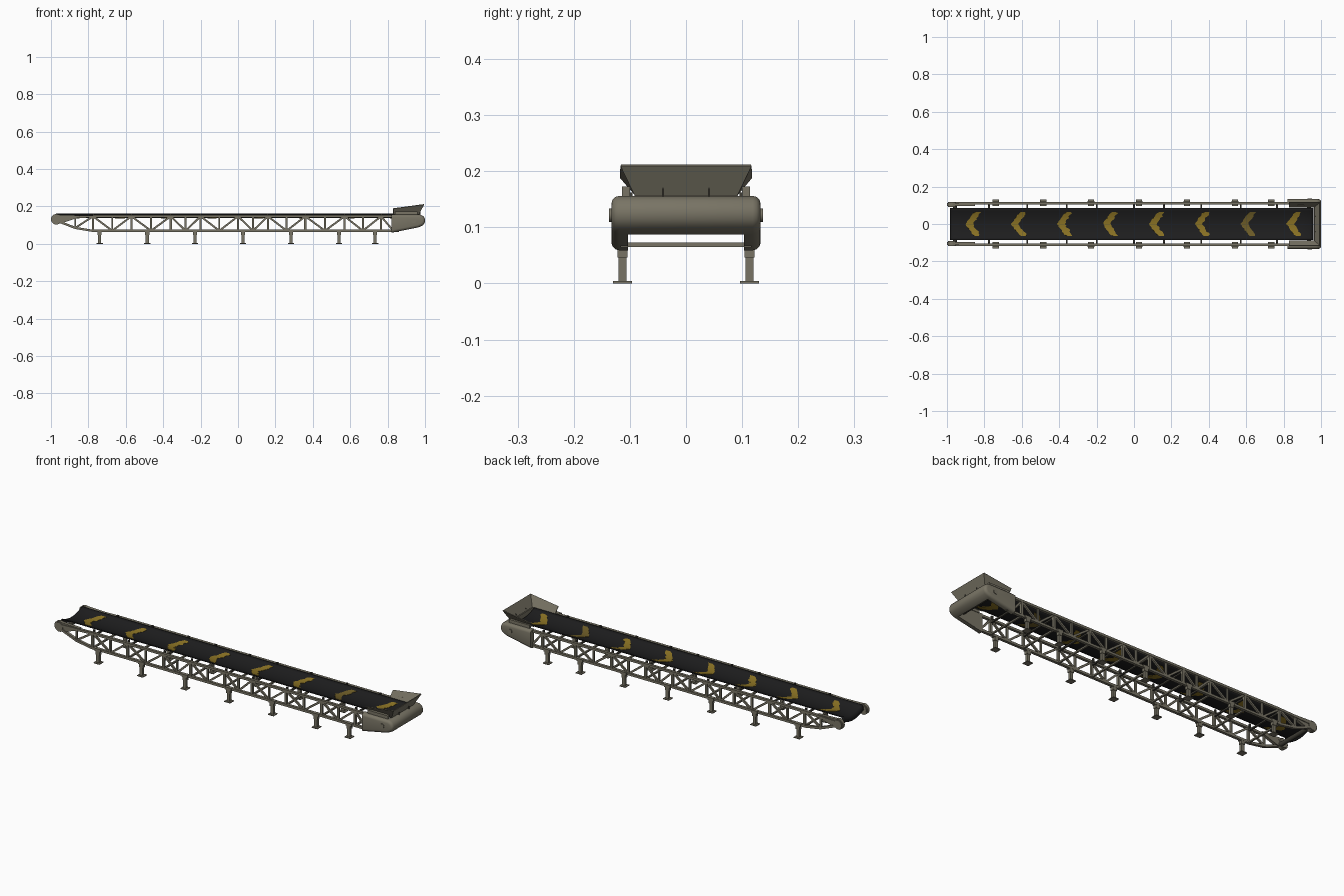
import bpy, bmesh, math, random
from mathutils import Vector, Matrix

random.seed(4)
if "Cube" in bpy.data.objects:
    bpy.data.objects.remove(bpy.data.objects["Cube"])


def material(name, rgb):
    m = bpy.data.materials.new(name)
    m.use_nodes = True
    m.diffuse_color = (*rgb, 1)
    bsdf = m.node_tree.nodes["Principled BSDF"]
    bsdf.inputs["Base Color"].default_value = (*rgb, 1)
    bsdf.inputs["Roughness"].default_value = 0.7
    return m


STEEL = material("olive grey steel", (0.19, 0.175, 0.13))
DARK = material("dark steel", (0.05, 0.047, 0.036))
RUBBER = material("black rubber", (0.0125, 0.0125, 0.013))
YELLOW = material("worn yellow paint", (0.25, 0.165, 0.017))
FADED = material("faded yellow paint", (0.15, 0.105, 0.02))


def select_only(ob):
    bpy.ops.object.select_all(action="DESELECT")
    ob.select_set(True)
    bpy.context.view_layer.objects.active = ob


def finish(name, bm, mat, smooth=False):
    bmesh.ops.recalc_face_normals(bm, faces=bm.faces)
    mesh = bpy.data.meshes.new(name)
    bm.to_mesh(mesh)
    bm.free()
    mesh.materials.append(mat)
    ob = bpy.data.objects.new(name, mesh)
    bpy.context.collection.objects.link(ob)
    select_only(ob)
    if smooth:
        bpy.ops.object.shade_smooth_by_angle(angle=math.radians(40))
    return ob


def thicken(ob, thickness):
    mod = ob.modifiers.new("thickness", "SOLIDIFY")
    mod.thickness, mod.offset = thickness, 0


def add_beam(bm, a, b, w, d):
    """Box from a to b; w is its size across y, d its size in the xz plane."""
    a, b = Vector(a), Vector(b)
    axis = (b - a).normalized()
    side = Vector((0, 1, 0)) if abs(axis.y) < 0.9 else Vector((1, 0, 0))
    up = axis.cross(side).normalized()
    rot = Matrix((side, up, axis)).transposed().to_4x4()
    size = Matrix.Diagonal((w, d, (b - a).length, 1))
    bmesh.ops.create_cube(bm, size=1, matrix=Matrix.Translation((a + b) / 2) @ rot @ size)


def beams(name, segments, w, d, mat=STEEL):
    bm = bmesh.new()
    for a, b in segments:
        add_beam(bm, a, b, w, d)
    return finish(name, bm, mat)


def cylinder(name, x, y, z, r, length, mat=STEEL, bevel=0.0):
    bm = bmesh.new()
    m = Matrix.Translation((x, y, z)) @ Matrix.Rotation(math.pi / 2, 4, "X")
    bmesh.ops.create_cone(bm, cap_ends=True, segments=24, radius1=r, radius2=r,
                          depth=length, matrix=m)
    if bevel:
        rims = [e for e in bm.edges if abs(e.verts[0].co.y - e.verts[1].co.y) < 1e-5]
        bmesh.ops.bevel(bm, geom=rims, offset=bevel, segments=2, affect="EDGES")
    return finish(name, bm, mat, True)


def prism(name, profile, y0, y1, mat=STEEL):
    bm = bmesh.new()
    face = bm.faces.new([bm.verts.new((x, y0, z)) for x, z in profile])
    ext = bmesh.ops.extrude_face_region(bm, geom=[face])["geom"]
    bmesh.ops.translate(bm, vec=(0, y1 - y0, 0),
                        verts=[v for v in ext if isinstance(v, bmesh.types.BMVert)])
    return finish(name, bm, mat)


RAIL, TOP, LOW = 0.11, 0.147, 0.07
TAIL_X, DRUM_Z = -0.972, 0.131
BELT_W = 0.086
IDLERS = (-0.775, -0.57, -0.36, -0.2, 0, 0.16, 0.36, 0.57, 0.765)
LEGS = (-0.74, -0.485, -0.23, 0.027, 0.283, 0.54, 0.733)

# Side trusses
for side, label in ((1, "left"), (-1, "right")):
    y = side * RAIL
    top = [(-0.96, y, 0.14), (-0.77, y, TOP), (0.86, y, TOP)]
    low = [(-0.96, y, 0.12), (-0.87, y, 0.085), (-0.78, y, LOW), (0.86, y, LOW)]
    chords = list(zip(top, top[1:])) + list(zip(low, low[1:]))
    beams(label + "_chords", chords, 0.014, 0.012)
    posts = [((x, y, LOW), (x, y, TOP)) for x in IDLERS]
    beams(label + "_truss_posts", posts, 0.012, 0.012)

    # Each bay: a middle upright with braces rising to the posts
    web = [((-0.87, y, 0.085), (-0.87, y, 0.144)), ((-0.87, y, 0.085), (-0.775, y, TOP)),
           ((0.765, y, TOP), (0.83, y, LOW))]
    for x0, x1 in zip(IDLERS, IDLERS[1:]):
        mid = (x0 + x1) / 2
        web += [((mid, y, LOW), (x, y, TOP)) for x in (x0, mid, x1)]
    beams(label + "_truss_web", web, 0.009, 0.01)

    # Legs with foot plate and stepped clamp
    bm = bmesh.new()
    for x in LEGS:
        yl = side * 0.113
        for z0, z1, w, d in ((0, 0.004, 0.034, 0.034), (0.004, 0.055, 0.014, 0.017),
                             (0.046, 0.062, 0.018, 0.023), (0.062, 0.077, 0.018, 0.035)):
            add_beam(bm, (x, yl, z0), (x, yl, z1), w, d)
    finish(label + "_legs", bm, STEEL)

    # Tail bearing housing and its tapered arm
    cylinder(label + "_tail_cap", TAIL_X, side * 0.104, DRUM_Z, 0.028, 0.026, bevel=0.005)
    prism(label + "_tail_arm", [(-0.97, 0.107), (-0.97, 0.156), (-0.85, 0.152),
                                (-0.85, 0.141), (-0.93, 0.115)], side * 0.097, side * 0.113)

    # Head shaft boss
    cylinder(label + "_head_boss", 0.94, side * 0.131, 0.122, 0.012, 0.012)

# Cross members and idlers
beams("bottom_ties", [((x, -RAIL, 0.069), (x, RAIL, 0.069)) for x in IDLERS], 0.009, 0.008)
idlers = [((x, -RAIL, 0.131), (x, RAIL, 0.131)) for x in IDLERS]
idlers += [((x, s * 0.1, 0.127), (x, s * 0.1, 0.162)) for x in IDLERS for s in (-1, 1)]
beams("idler_brackets", idlers, 0.009, 0.008, DARK)

# End shafts
cylinder("tail_shaft", TAIL_X + 0.015, 0, 0.12, 0.011, 0.19, DARK)
cylinder("head_shaft", 0.935, 0, 0.12, 0.011, 0.24, DARK)


# Deeply troughed belt with both ends curling down
def trough(y):
    return 0.139 + 0.021 * (y / BELT_W) ** 2


curl = [(0.012 * math.sin(t), 0.024 * (1 - math.cos(t))) for t in (0.5, 1.0, 1.57)]
path = [(-0.97 - dx, drop) for dx, drop in reversed(curl)]
path += [(-0.97 + i * 0.0479, 0) for i in range(41)]
path += [(0.946 + dx, drop) for dx, drop in curl]
bm = bmesh.new()
rows = []
for x, drop in path:
    ys = [BELT_W * k / 6 for k in range(-6, 7)]
    rows.append([bm.verts.new((x, y, trough(y) - drop)) for y in ys])
for r0, r1 in zip(rows, rows[1:]):
    for k in range(12):
        bm.faces.new((r0[k], r1[k], r1[k + 1], r0[k + 1]))
thicken(finish("belt", bm, RUBBER, True), 0.004)

# Worn chevrons, showing on both belt faces
for n in range(8):
    cx = -0.862 + n * 0.2452
    bm = bmesh.new()
    strip = []
    for k in range(-8, 9):
        y = k * 0.0082
        front = cx - 0.04 + abs(y) * 0.72 + random.uniform(-0.004, 0.003)
        front += 0.007 * (abs(k) == 8)
        back = front + 0.04 + random.uniform(-0.006, 0.004) - 0.014 * (abs(k) == 8)
        strip.append([bm.verts.new((x, y, trough(y))) for x in (front, back)])
    for a, b in zip(strip, strip[1:]):
        bm.faces.new((a[0], a[1], b[1], b[0]))
    thicken(finish("chevron_%d" % (n + 1), bm, FADED if n == 6 else YELLOW), 0.0068)

# Head cover: rounded nose with two side arms, opened and trimmed by cutters
cover = prism("head_cover", [(0.78, 0.051), (0.78, 0.155), (0.85, 0.156), (0.975, 0.156),
                             (0.992, 0.148), (1.0, 0.132), (1.0, 0.115), (0.99, 0.1),
                             (0.965, 0.088)], -0.133, 0.133)
bevel = cover.modifiers.new("rounding", "BEVEL")
bevel.width, bevel.segments, bevel.limit_method = 0.014, 3, "ANGLE"
bevel.angle_limit = math.radians(60)
select_only(cover)
bpy.ops.object.modifier_apply(modifier="rounding")
for x0, x1, half in ((0.7, 0.962, 0.103), (0.7, 0.82, 0.2)):
    cutter = prism("cover_cutter", [(x0, 0), (x0, 0.3), (x1, 0.3), (x1, 0)], -half, half)
    cut = cover.modifiers.new("opening", "BOOLEAN")
    cut.object, cut.operation, cut.solver = cutter, "DIFFERENCE", "EXACT"
    select_only(cover)
    bpy.ops.object.modifier_apply(modifier="opening")
    bpy.data.objects.remove(cutter)
bpy.ops.object.shade_smooth_by_angle(angle=math.radians(40))

# Flared three-sided hopper, open towards the belt
bm = bmesh.new()
low = [(0.83, -0.09, 0.159), (0.966, -0.09, 0.157), (0.966, 0.09, 0.157), (0.83, 0.09, 0.159)]
high = [(0.83, -0.116, 0.189), (0.994, -0.116, 0.211), (0.994, 0.116, 0.211), (0.83, 0.116, 0.189)]
low, high = [[bm.verts.new(p) for p in ring] for ring in (low, high)]
for i in range(3):
    bm.faces.new((low[i], low[i + 1], high[i + 1], high[i]))
thicken(finish("hopper", bm, STEEL), 0.004)

# Hopper skirts on the cover arms and ribs on its back wall
beams("hopper_skirts", [((0.84, s * 0.107, 0.162), (0.96, s * 0.107, 0.162))
                        for s in (-1, 1)], 0.014, 0.022)
beams("hopper_ribs", [((0.972, s * 0.041, 0.154), (0.972, s * 0.041, 0.171))
                      for s in (-1, 1)], 0.003, 0.01, DARK)
